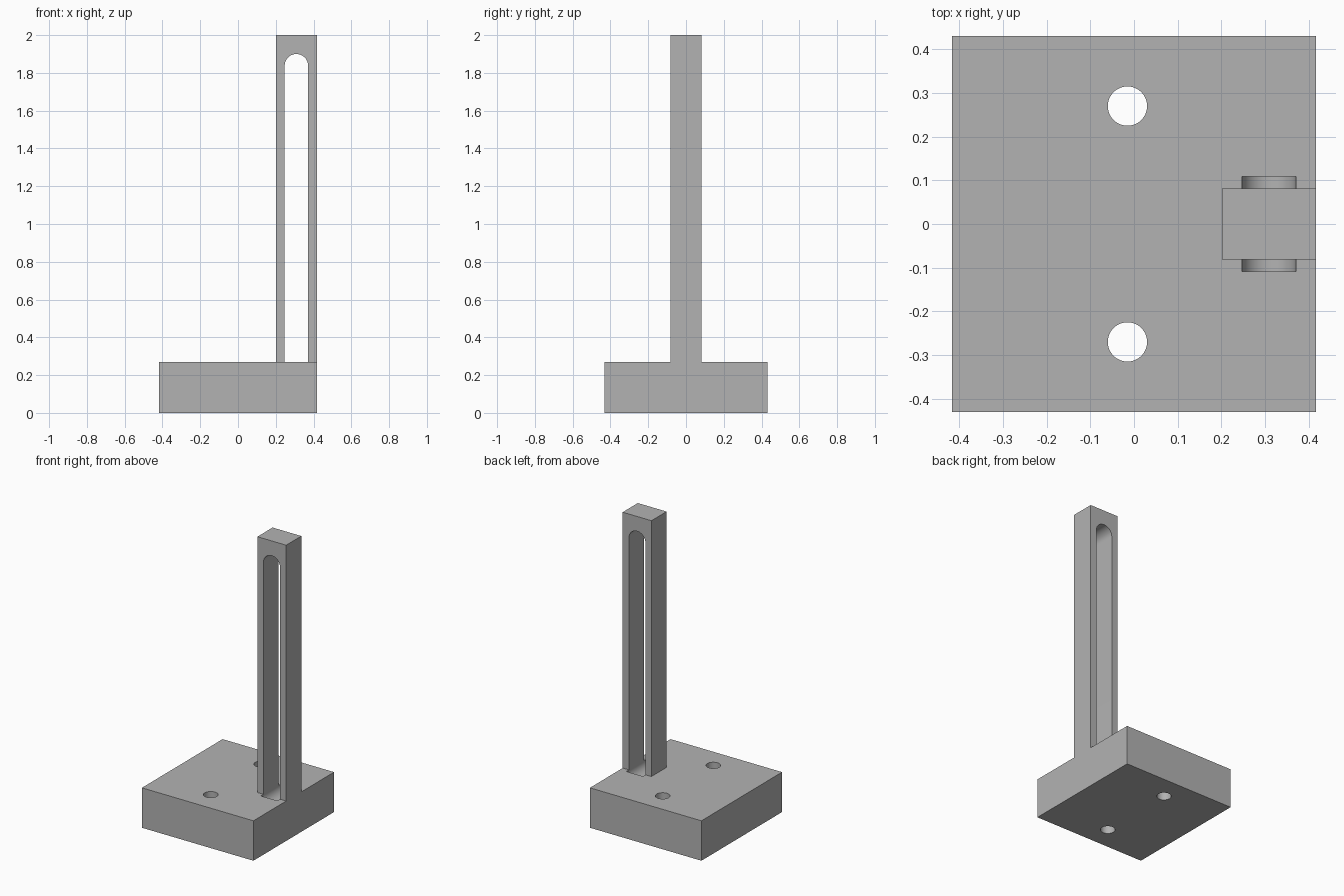
import bpy
import bmesh
import math

cube = bpy.data.objects.get("Cube")
if cube:
    bpy.data.objects.remove(cube, do_unlink=True)

grey = bpy.data.materials.new("light grey")
grey.use_nodes = True
colour = (0.45, 0.45, 0.45, 1)
grey.diffuse_color = colour
grey.node_tree.nodes["Principled BSDF"].inputs["Base Color"].default_value = colour


def prism(name, outline, offset, depth):
    """Extrude a closed outline along the depth vector."""
    bm = bmesh.new()
    face = bm.faces.new([bm.verts.new(p) for p in outline])
    moved = bmesh.ops.extrude_face_region(bm, geom=[face])["geom"]
    bmesh.ops.translate(bm, vec=depth, verts=[v for v in moved if isinstance(v, bmesh.types.BMVert)])
    bmesh.ops.translate(bm, vec=offset, verts=bm.verts)
    bmesh.ops.recalc_face_normals(bm, faces=bm.faces)
    mesh = bpy.data.meshes.new(name)
    bm.to_mesh(mesh)
    bm.free()
    mesh.materials.append(grey)
    obj = bpy.data.objects.new(name, mesh)
    bpy.context.collection.objects.link(obj)
    return obj


def box(name, x0, x1, half_y, z0, z1):
    outline = [(x0, 0, z0), (x1, 0, z0), (x1, 0, z1), (x0, 0, z1)]
    return prism(name, outline, (0, -half_y, 0), (0, 2 * half_y, 0))


def boolean(target, other, operation):
    """Apply a boolean and remove the helper."""
    mod = target.modifiers.new(operation.title(), "BOOLEAN")
    mod.operation = operation
    mod.solver = "EXACT"
    mod.object = other
    bpy.context.view_layer.objects.active = target
    bpy.ops.object.modifier_apply(modifier=mod.name)
    bpy.data.objects.remove(other, do_unlink=True)


BASE_TOP, RIGHT = 0.27, 0.417

# Base block with the upright post on one edge
stand = box("slotted_post_stand", -0.417, RIGHT, 0.431, 0, BASE_TOP)
boolean(stand, box("post", 0.202, RIGHT, 0.081, 0.1, 2), "UNION")

# Round-ended slot through the post, running slightly into the base
radius, slot_x, slot_top = 0.062, 0.309, 1.9 - 0.062
steps = 24
outline = []
for i in range(2 * steps + 2):
    upper = i <= steps
    angle = math.pi * (i if upper else i - 1) / steps
    centre_z = slot_top if upper else BASE_TOP
    outline.append((slot_x + radius * math.cos(angle), 0, centre_z + radius * math.sin(angle)))
boolean(stand, prism("slot_cutter", outline, (0, -0.109, 0), (0, 0.218, 0)), "DIFFERENCE")

# Two mounting holes through the base
for side in (-1, 1):
    circle = [(0.045 * math.cos(a), 0.045 * math.sin(a), 0)
              for a in (math.tau * i / 48 for i in range(48))]
    cutter = prism("hole_cutter", circle, (-0.015, side * 0.27, -0.1), (0, 0, 0.5))
    boolean(stand, cutter, "DIFFERENCE")

bpy.ops.object.select_all(action="DESELECT")
stand.select_set(True)
bpy.context.view_layer.objects.active = stand
bpy.ops.object.shade_smooth_by_angle(angle=math.radians(30))
